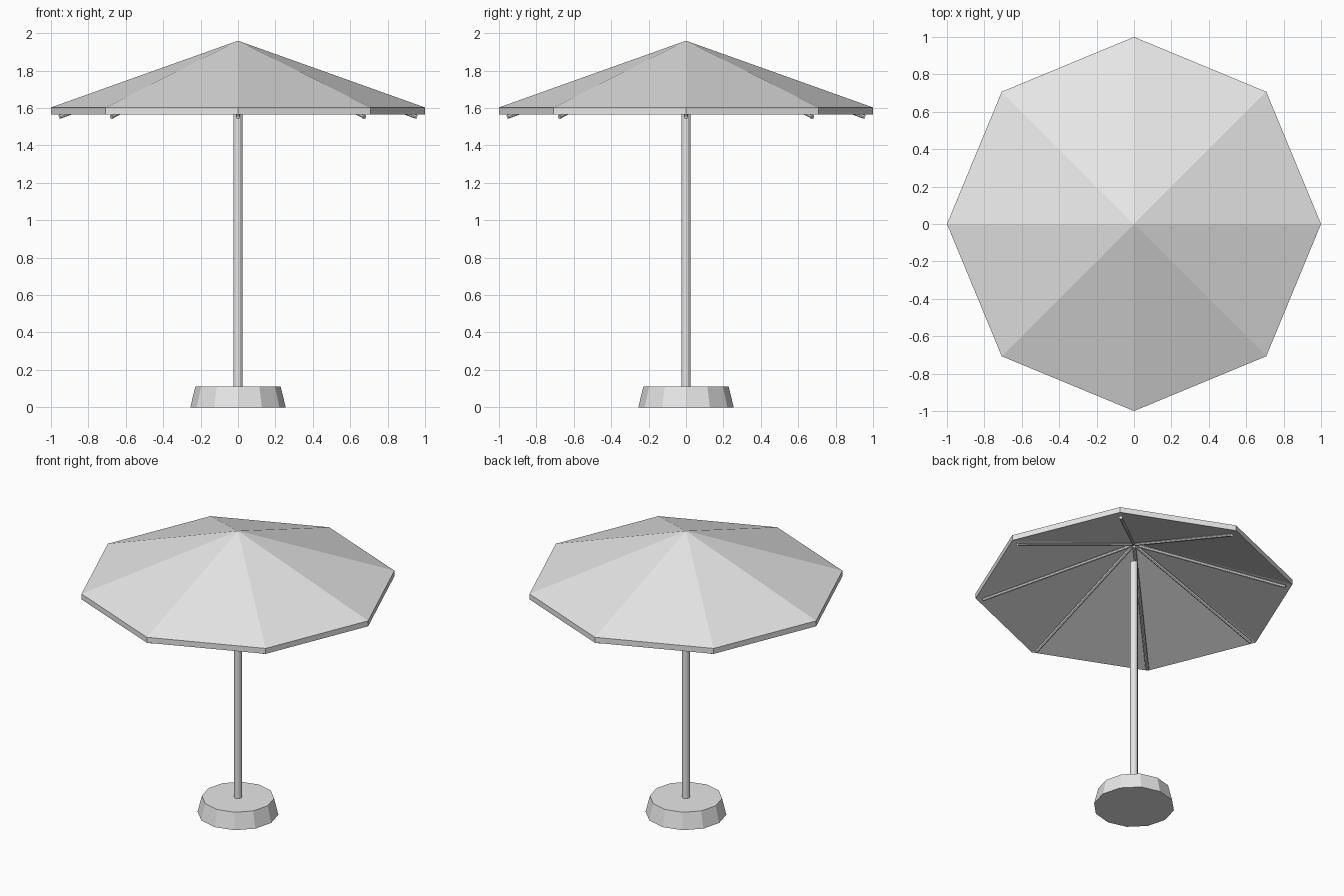
import bpy
import math
from mathutils import Vector

cube = bpy.data.objects.get("Cube")
if cube:
    bpy.data.objects.remove(cube, do_unlink=True)

# One plain grey for everything
GREY = (0.8, 0.8, 0.8, 1.0)
grey = bpy.data.materials.new("light_grey")
grey.use_nodes = True
grey.diffuse_color = GREY
grey.node_tree.nodes["Principled BSDF"].inputs["Base Color"].default_value = GREY


def lathe(name, profile, sides):
    """Revolve (radius, z) points around z; a radius of 0 becomes a single tip."""
    verts, faces, rings = [], [], []
    for r, z in profile:
        count = sides if r > 0 else 1
        rings.append([len(verts) + i for i in range(count)])
        for i in range(count):
            a = math.tau * i / sides
            verts.append((r * math.cos(a), r * math.sin(a), z))
    for low, high in zip(rings, rings[1:]):
        for i in range(sides):
            j = (i + 1) % sides
            if len(low) == 1:
                faces.append((low[0], high[j], high[i]))
            elif len(high) == 1:
                faces.append((low[i], low[j], high[0]))
            else:
                faces.append((low[i], low[j], high[j], high[i]))
    # Close flat ends
    if len(rings[0]) > 1:
        faces.append(rings[0][::-1])
    if len(rings[-1]) > 1:
        faces.append(rings[-1])
    mesh = bpy.data.meshes.new(name)
    mesh.from_pydata(verts, [], faces)
    mesh.materials.append(grey)
    obj = bpy.data.objects.new(name, mesh)
    bpy.context.collection.objects.link(obj)
    return obj


# Weighted foot and pole
lathe("base", [(0.255, 0), (0.228, 0.112)], 12)
lathe("pole", [(0.024, 0.1), (0.024, 1.775)], 12)

# Eight-sided canopy with a thin vertical rim and a hollow underside
lathe("canopy", [(0, 1.92), (1, 1.565), (1, 1.603), (0, 1.96)], 8)

# Ribs running under each canopy ridge
inner, outer = Vector((0.015, 0, 1.9)), Vector((0.957, 0, 1.552))
span = outer - inner
for i in range(8):
    rib = lathe(f"rib_{i + 1}", [(0.011, 0), (0.011, span.length)], 8)
    tilt = math.atan2(span.x, span.z)
    turn = math.tau * i / 8
    rib.rotation_euler = (0, tilt, turn)
    rib.location = (inner.x * math.cos(turn), inner.x * math.sin(turn), inner.z)
